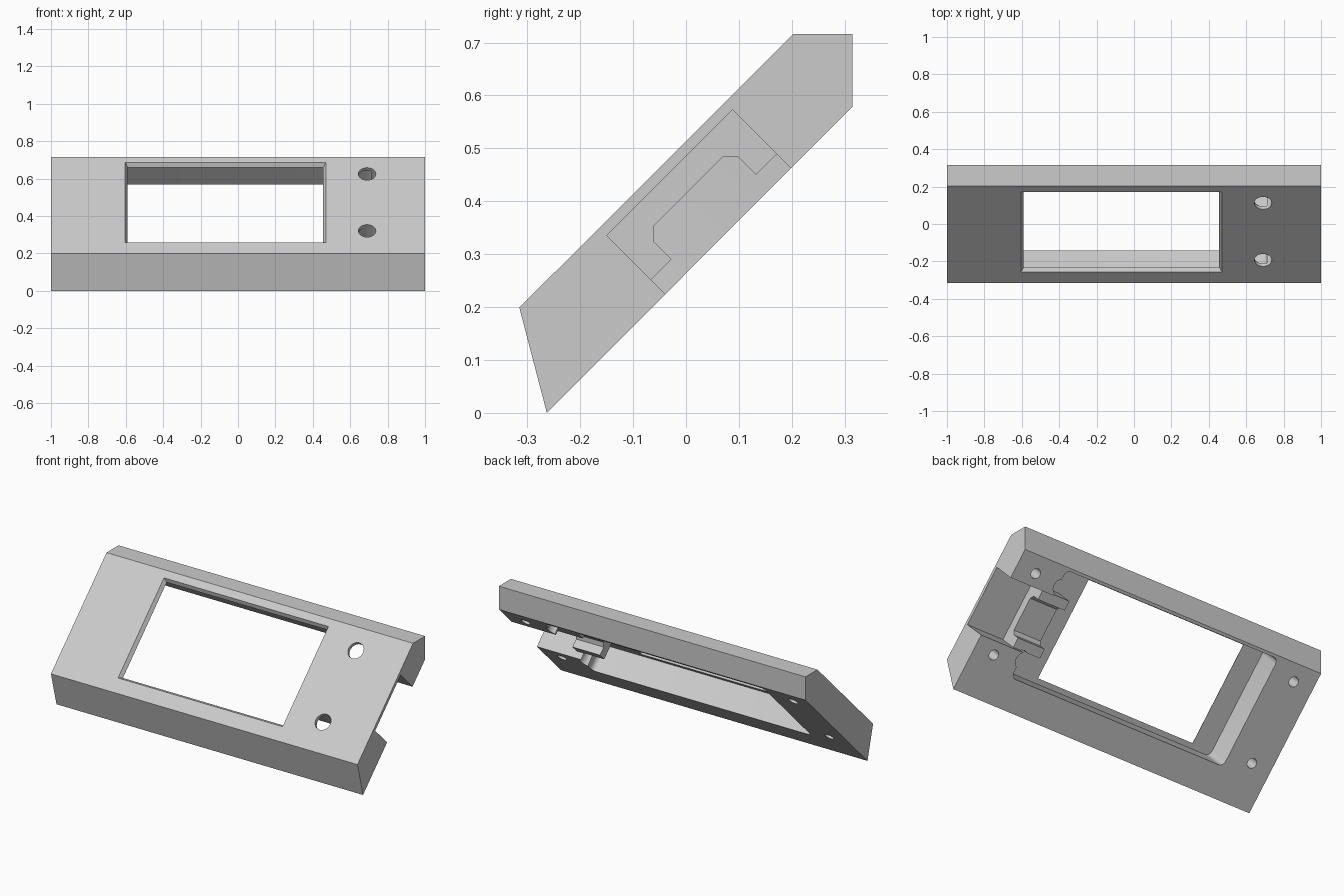
import bpy, bmesh
from mathutils import Matrix

if "Cube" in bpy.data.objects:
    bpy.data.objects.remove(bpy.data.objects["Cube"])

# Local frame: x across, u up the slope, n out of the sloping front face
S = 0.5 ** 0.5
TILT = Matrix(((1, 0, 0, 0), (0, S, -S, 0), (0, S, S, 0), (0, 0, 0, 1)))
BACK, SKIN, FRONT = 0.186, 0.341, 0.363

grey = bpy.data.materials.new("light_grey")
grey.use_nodes = True
grey.diffuse_color = (0.6, 0.6, 0.6, 1)
grey.node_tree.nodes["Principled BSDF"].inputs["Base Color"].default_value = (0.6, 0.6, 0.6, 1)


def finish(name, bm, matrix=TILT):
    bm.transform(matrix)
    bmesh.ops.recalc_face_normals(bm, faces=bm.faces)
    mesh = bpy.data.meshes.new(name)
    bm.to_mesh(mesh)
    bm.free()
    mesh.materials.append(grey)
    ob = bpy.data.objects.new(name, mesh)
    bpy.context.collection.objects.link(ob)
    return ob


def extrude_x(name, profile, x0, x1, matrix=TILT):
    bm = bmesh.new()
    face = bm.faces.new([bm.verts.new((x0, a, b)) for a, b in profile])
    ext = bmesh.ops.extrude_face_region(bm, geom=[face])["geom"]
    verts = [g for g in ext if isinstance(g, bmesh.types.BMVert)]
    bmesh.ops.translate(bm, verts=verts, vec=(x1 - x0, 0, 0))
    return finish(name, bm, matrix)


def box(name, x, u, n, round_corners=0, flare=0):
    """Box between limits; flare widens its outer end."""
    bm = bmesh.new()
    rings = []
    for k, f in ((0, 0), (1, flare)):
        xs, us = (x[0] - f, x[1] + f), (u[0] - f, u[1] + f)
        rings.append([bm.verts.new((xs[i], us[j], n[k])) for i, j in ((0, 0), (1, 0), (1, 1), (0, 1))])
    for ring in rings:
        bm.faces.new(ring)
    for i in range(4):
        j = (i + 1) % 4
        bm.faces.new((rings[0][i], rings[0][j], rings[1][j], rings[1][i]))
    if round_corners:
        edges = [e for e in bm.edges if abs(e.verts[0].co.z - e.verts[1].co.z) > 0.01]
        bmesh.ops.bevel(bm, geom=edges, offset=round_corners, segments=4, profile=0.5, affect='EDGES')
    return finish(name, bm)


def rod(name, x, u, n, radius):
    bm = bmesh.new()
    bmesh.ops.create_cone(bm, cap_ends=True, segments=24, radius1=radius, radius2=radius,
                          depth=n[1] - n[0],
                          matrix=Matrix.Translation((x, u, (n[0] + n[1]) / 2)))
    return finish(name, bm)


def cut(target, cutter):
    cutter.hide_render = True
    mod = target.modifiers.new("cut", 'BOOLEAN')
    mod.operation, mod.solver, mod.object = 'DIFFERENCE', 'EXACT', cutter
    bpy.context.view_layer.objects.active = target
    bpy.ops.object.modifier_apply(modifier=mod.name)
    bpy.data.objects.remove(cutter)


# Sloping bezel body
side = [(-0.315, 0.199), (0.203, 0.716), (0.315, 0.716), (0.315, 0.579), (-0.263, 0)]
bezel = extrude_x("sloping_bezel", side, -1, 1, Matrix.Identity(4))

# Rear display pocket, cable channel and screen window with bevelled rim
cut(bezel, box("pocket_cutter", (-0.72, 0.71), (-0.014, 0.616), (0.0, SKIN), 0.03))
cut(bezel, box("channel_cutter", (0.6, 1.1), (0.131, 0.467), (0.0, SKIN + 0.002)))
cut(bezel, box("window_cutter", (-0.587, 0.453), (0.018, 0.59), (0.25, 0.5)))
cut(bezel, box("rim_cutter", (-0.587, 0.453), (0.018, 0.59), (SKIN - 0.004, FRONT + 0.001), 0, 0.017))

# Button holes through the front, blind screw holes in the back
for u in (0.09, 0.521):
    cut(bezel, rod("button_hole_cutter", 0.69, u, (0.0, 0.5), 0.047))
for x in (-0.872, 0.872):
    for u in (0.06, 0.537):
        cut(bezel, rod("screw_hole_cutter", x, u, (BACK - 0.1, BACK + 0.1), 0.028))

# Connector bracket across the channel, with two side lips
mid = 0.299
half = [(0.168, 0.345), (0.168, 0.225), (0.113, 0.225), (0.113, 0.273), (0.093, 0.293)]
outline = [(mid - a, n) for a, n in half] + [(mid + a, n) for a, n in reversed(half)]
bracket = extrude_x("connector_bracket", outline, 0.58, 0.76)
for u in (0.09, 0.521):
    cut(bracket, rod("bracket_hole_cutter", 0.69, u, (0.0, 0.5), 0.047))

# Smooth the round walls and keep the edges sharp
for ob in (bezel, bracket):
    bpy.ops.object.select_all(action='DESELECT')
    ob.select_set(True)
    bpy.context.view_layer.objects.active = ob
    bpy.ops.object.shade_smooth_by_angle(angle=0.52)
